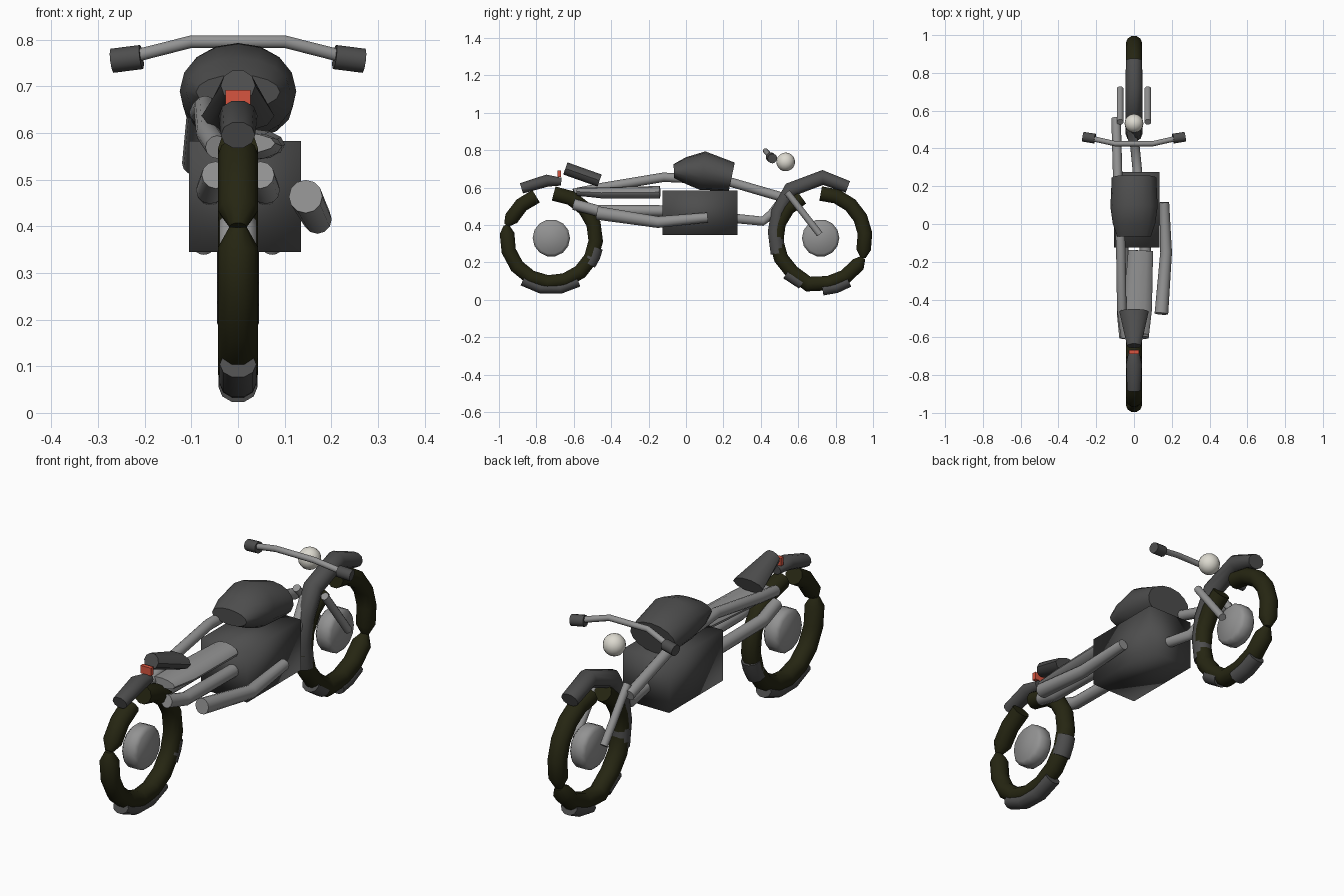
import bpy, bmesh
from math import sin, cos, pi, radians
from mathutils import Vector

cube = bpy.data.objects.get("Cube")
if cube:
    bpy.data.objects.remove(cube)


def material(name, rgb):
    m = bpy.data.materials.new(name)
    m.use_nodes = True
    m.diffuse_color = (*rgb, 1)
    m.node_tree.nodes["Principled BSDF"].inputs["Base Color"].default_value = (*rgb, 1)
    return m


RUBBER = material("tyre rubber", (0.019, 0.019, 0.006))
DARK = material("dark grey paint", (0.075, 0.075, 0.075))
METAL = material("light grey metal", (0.29, 0.29, 0.29))
CREAM = material("cream lamp", (0.72, 0.70, 0.63))
RED = material("red lamp", (0.68, 0.09, 0.05))


def finish(bm, name, mat, angle=50):
    bmesh.ops.recalc_face_normals(bm, faces=bm.faces)
    mesh = bpy.data.meshes.new(name)
    bm.to_mesh(mesh)
    bm.free()
    mesh.materials.append(mat)
    ob = bpy.data.objects.new(name, mesh)
    bpy.context.collection.objects.link(ob)
    bpy.ops.object.select_all(action='DESELECT')
    ob.select_set(True)
    bpy.context.view_layer.objects.active = ob
    bpy.ops.object.shade_smooth_by_angle(angle=radians(angle))
    return ob


def sweep(name, points, sizes, mat, sides=12, axis=(1, 0, 0)):
    """Loft elliptical rings along a path; sizes are (half width, half height)."""
    pts = [Vector(p) for p in points]
    if not isinstance(sizes, list):
        sizes = [(sizes, sizes)] * len(pts)
    bm, rings = bmesh.new(), []
    for i, p in enumerate(pts):
        t = (pts[min(i + 1, len(pts) - 1)] - pts[max(i - 1, 0)]).normalized()
        side = Vector(axis)
        side = (side - t * side.dot(t)).normalized()
        up = t.cross(side)
        w, h = sizes[i]
        rings.append([bm.verts.new(p + side * w * cos(a) + up * h * sin(a))
                      for a in (2 * pi * k / sides for k in range(sides))])
    for a, b in zip(rings, rings[1:]):
        for k in range(sides):
            j = (k + 1) % sides
            bm.faces.new((a[k], a[j], b[j], b[k]))
    bm.faces.new(rings[0])
    bm.faces.new(rings[-1])
    return finish(bm, name, mat)


def arc(name, cy, spec, mat, width=0.043):
    """Tube around a wheel centre; spec holds (degrees, radius, half height)."""
    pts = [(0, cy + r * cos(radians(d)), HUB_Z + r * sin(radians(d))) for d, r, _ in spec]
    sizes = [(width * min(1, h / 0.035), h) for _, _, h in spec]
    return sweep(name, pts, sizes, mat, 10)


def steps(start, end, count, radius=0.238, half=0.041):
    return [(start + (end - start) * i / count, radius, half) for i in range(count + 1)]


def box(name, lo, hi, mat, angle=50):
    bm = bmesh.new()
    bmesh.ops.create_cube(bm, size=1)
    for v in bm.verts:
        v.co = Vector([l + (h - l) * (c + 0.5) for l, h, c in zip(lo, hi, v.co)])
    return finish(bm, name, mat, angle)


HUB_Z = 0.33
REAR, FRONT = -0.72, 0.72

# Tyres: open rings with pinched joints
arc("rear_tyre_main", REAR, [(164, 0.25, 0.015)] + steps(174, 447, 12), RUBBER)
arc("rear_tyre_top", REAR, [(164, 0.25, 0.015)] + steps(154, 110, 2), RUBBER)
arc("front_tyre_main", FRONT, [(-25, 0.25, 0.015)] + steps(-15, 90, 5), RUBBER)
arc("front_tyre_lower", FRONT,
    [(-25, 0.25, 0.015)] + steps(-35, -80, 2, 0.245) + [(-105, 0.255, 0.043)]
    + steps(-130, -245, 5), RUBBER)

# Grey plates wrapped on the tyres
arc("rear_tyre_patch", REAR, steps(-35, -12, 2, 0.242, 0.042), DARK, 0.0445)
arc("rear_lower_guard", REAR, steps(236, 302, 3, 0.272, 0.032), DARK)
arc("front_lower_guard", FRONT, steps(272, 303, 2, 0.275, 0.034), DARK)
arc("front_lower_guard_rear", FRONT, steps(226, 248, 1, 0.262, 0.034), DARK)

# Mudguards
arc("front_mudguard", FRONT,
    [(62, 0.31, 0.034), (88, 0.324, 0.042), (122, 0.305, 0.042),
     (148, 0.265, 0.042), (172, 0.245, 0.042), (200, 0.242, 0.042)], DARK, 0.0445)
arc("rear_mudguard", REAR, [(121, 0.31, 0.03), (94, 0.308, 0.034), (80, 0.306, 0.022)], DARK)

# Hubs
for name, cy in (("rear_hub", REAR), ("front_hub", FRONT)):
    sweep(name, [(x, cy, HUB_Z) for x in (-0.04, -0.025, 0.025, 0.04)],
          [(r, r) for r in (0.085, 0.1, 0.1, 0.085)], METAL, 14, (0, 1, 0))

# Engine block, tank and seat
box("engine_block", (-0.105, -0.125, 0.345), (0.135, 0.275, 0.583), DARK, 100)
sweep("fuel_tank", [(0, -0.065, 0.688), (0, 0.0, 0.69), (0, 0.09, 0.69), (0, 0.245, 0.658)],
      [(0.09, 0.037), (0.112, 0.072), (0.125, 0.104), (0.118, 0.077)], DARK, 16)
sweep("tail_seat", [(0, -0.462, 0.637), (0, -0.645, 0.702)],
      [(0.078, 0.036), (0.037, 0.036)], DARK, 10)
box("tail_lamp", (-0.027, -0.687, 0.655), (0.027, -0.668, 0.692), RED)

# Frame tubes
sweep("frame_spine", [(-0.045, -0.6, 0.57), (-0.065, -0.45, 0.6), (-0.07, -0.12, 0.655),
                      (-0.085, 0.2, 0.64), (-0.095, 0.56, 0.535)], 0.025, METAL)
sweep("swing_arm_panel", [(0.01, -0.58, 0.578), (0.02, -0.45, 0.572), (0.035, -0.14, 0.575)],
      [(0.07, 0.022), (0.075, 0.03), (0.066, 0.033)], METAL)
for side, x in (("left", 0.06), ("right", -0.06)):
    sweep(side + "_lower_strut", [(x * 0.8, -0.6, 0.51), (x, -0.48, 0.478),
                                  (x, -0.11, 0.475)], 0.03, METAL)
    sweep(side + "_fork", [(x * 1.22, 0.54, 0.575), (x * 1.22, 0.715, 0.35)], 0.018, METAL)
sweep("front_down_tube", [(0.02, 0.26, 0.435), (0.005, 0.41, 0.42), (-0.01, 0.46, 0.46),
                          (-0.02, 0.53, 0.55)], 0.025, METAL)

# Exhaust
sweep("exhaust_pipe", [(0.16, 0.115, 0.44), (0.17, -0.15, 0.415), (0.145, -0.475, 0.464)],
      [(0.026, 0.026), (0.031, 0.031), (0.036, 0.036)], METAL)

# Handlebar and grips
bar = [(0.1, 0.425, 0.796), (0.21, 0.45, 0.768)]
sweep("handlebar", [(-x, y, z) for x, y, z in reversed(bar)] + bar, 0.014, METAL, 10, (0, 1, 0))
for side, s in (("left", 1), ("right", -1)):
    sweep(side + "_grip", [(s * 0.207, 0.452, 0.763), (s * 0.27, 0.462, 0.755)],
          0.026, DARK, 12, (0, 1, 0))

# Headlamp
bm = bmesh.new()
bmesh.ops.create_uvsphere(bm, u_segments=16, v_segments=10, radius=0.05)
bmesh.ops.translate(bm, verts=bm.verts, vec=(0, 0.533, 0.737))
finish(bm, "headlamp", CREAM)
